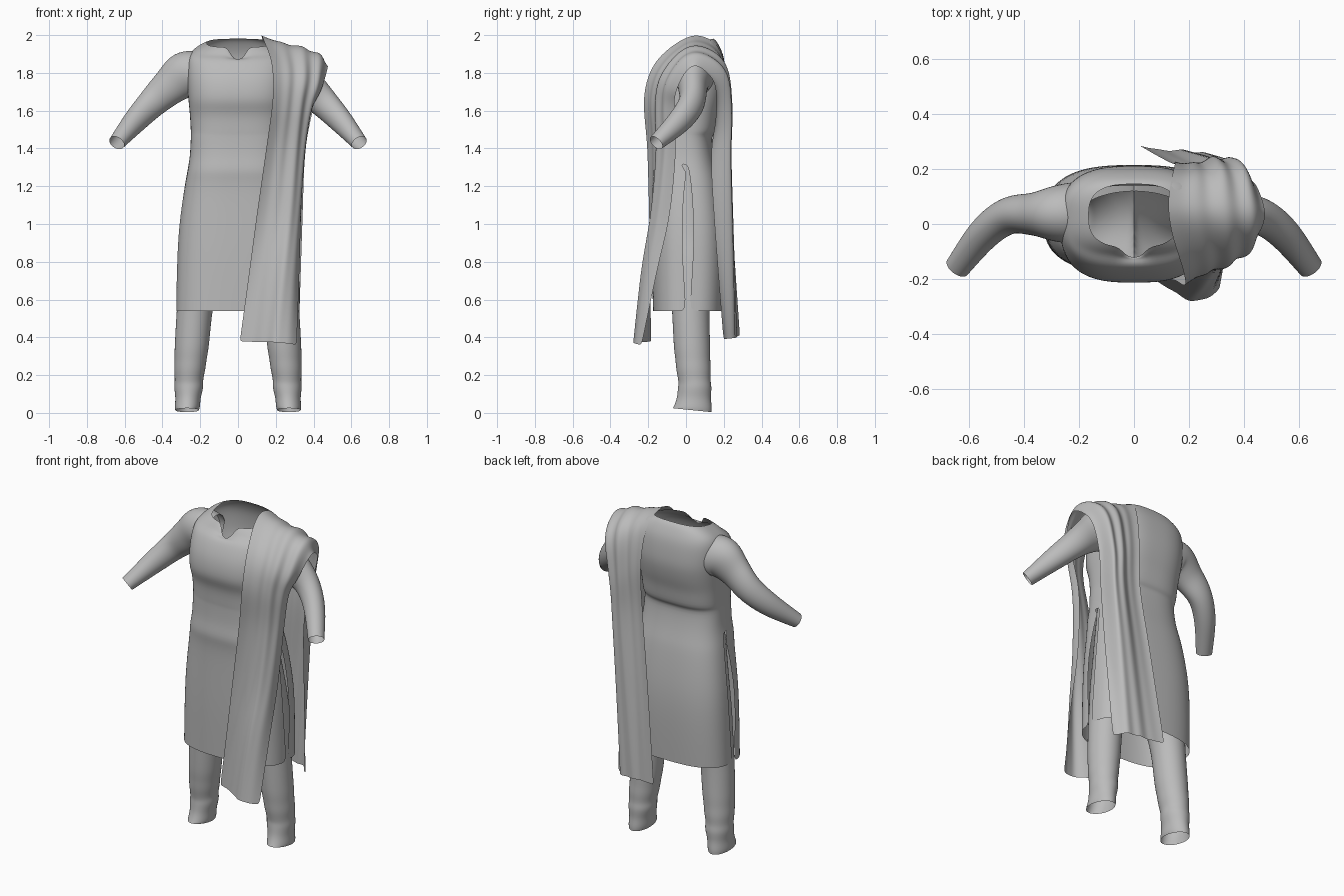
import bpy, bmesh, math
from mathutils import Vector

if "Cube" in bpy.data.objects:
    bpy.data.objects.remove(bpy.data.objects["Cube"])

cloth = bpy.data.materials.new("grey cloth")
cloth.use_nodes = True
grey = (0.5, 0.5, 0.5, 1)
cloth.diffuse_color = grey
cloth.node_tree.nodes["Principled BSDF"].inputs["Base Color"].default_value = grey


def sheet(name, rows, closed=True, skip=None):
    """Skin rows of points into an open, smooth cloth surface."""
    bm = bmesh.new()
    grid = [[bm.verts.new(p) for p in row] for row in rows]
    n = len(rows[0])
    for r in range(len(rows) - 1):
        for c in range(n if closed else n - 1):
            if skip and skip(r, c):
                continue
            d = (c + 1) % n
            bm.faces.new((grid[r][c], grid[r][d], grid[r + 1][d], grid[r + 1][c]))
    bmesh.ops.delete(bm, geom=[v for v in bm.verts if not v.link_faces], context="VERTS")
    mesh = bpy.data.meshes.new(name)
    bm.to_mesh(mesh)
    bm.free()
    mesh.materials.append(cloth)
    ob = bpy.data.objects.new(name, mesh)
    bpy.context.collection.objects.link(ob)
    for p in mesh.polygons:
        p.use_smooth = True
    mod = ob.modifiers.new("smooth", "SUBSURF")
    mod.levels = mod.render_levels = 1


def spline(keys, steps):
    """Catmull-Rom through tuples of numbers."""
    out = []
    for i in range(len(keys) - 1):
        a, b, c, d = (keys[max(0, min(len(keys) - 1, i + k))] for k in (-1, 0, 1, 2))
        for s in range(steps):
            t = s / steps
            out.append([0.5 * (2 * q + (r - p) * t + (2 * p - 5 * q + 4 * r - w) * t * t
                               + (3 * q - p - 3 * r + w) * t ** 3)
                        for p, q, r, w in zip(a, b, c, d)])
    return out + [list(keys[-1])]


def power(v, e):
    return math.copysign(abs(v) ** e, v)


# Tunic: height, half width, front y, back y, forward tilt, neck notch
SIDES = 56
SLIT_TOP = 1.29
slits = (SIDES - 1, SIDES // 2 - 1)
slit_edges = (0, SIDES - 1, SIDES // 2 - 1, SIDES // 2)
body = [(.54, .328, -.175, .205, 0, 0), (.8, .322, -.18, .215, 0, 0),
        (1.0, .31, -.18, .21, 0, 0), (1.2, .282, -.18, .185, 0, 0),
        (1.28, .268, -.19, .168, 0, 0), (1.36, .255, -.18, .15, 0, 0),
        (1.46, .25, -.178, .138, 0, 0), (1.49, .25, -.18, .16, 0, 0),
        (1.58, .255, -.188, .175, 0, 0), (1.65, .262, -.213, .195, 0, 0),
        (1.73, .268, -.21, .21, 0, 0), (1.8, .27, -.19, .21, 0, 0),
        (1.88, .265, -.155, .2, .05, 0), (1.93, .243, -.12, .18, .15, .4),
        (1.965, .2, -.1, .16, .2, .8), (1.98, .165, -.085, .145, .2, 1)]
rows = []
for z, w, front, back, tilt, notch in spline(body, 2):
    row = []
    mid = (front + back) / 2
    for i in range(SIDES):
        a = math.tau * (i + .5) / SIDES
        x = w * power(math.cos(a), .72)
        y = mid + (back - front) / 2 * power(math.sin(a), .72)
        if i in slit_edges and z < SLIT_TOP:
            gap = .004 + .026 * math.sin(math.pi * ((SLIT_TOP - z) / .8) ** .8)
            y = .01 + math.copysign(gap, math.sin(a))
        k = notch * max(0, 1 - abs(x) / .055) if y < 0 else 0
        row.append((x, y - .06 * k, z + tilt * (y - .14) - .11 * k))
    rows.append(row)
# Side slits open the skirt below the waist
sheet("tunic", rows, skip=lambda r, c: c in slits and rows[r][0][2] < SLIT_TOP)


def sleeve(name, path, side):
    """Rings square to a path of x, y, z, radius, height radius."""
    pts = spline(path, 4)
    rings = []
    for i, (x, y, z, ry, rz) in enumerate(pts):
        p, q = pts[max(i - 1, 0)], pts[min(i + 1, len(pts) - 1)]
        along = (Vector(q[:3]) - Vector(p[:3])).normalized()
        u = along.cross(Vector((0, 0, 1))).normalized()
        v = u.cross(along)
        ring = []
        for k in range(24):
            a = math.tau * k / 24
            o = Vector((x, y, z)) + u * ry * math.cos(a) + v * rz * math.sin(a)
            ring.append((o.x * side, o.y, o.z))
        rings.append(ring)
    sheet(name, rings)


def trouser_half(name, path, side):
    """Level rings of z, centre x, centre y, radii, open where the halves meet."""
    rings = []
    for z, cx, cy, rx, ry in spline(path, 5):
        crease = .003 * math.sin(z * 60) * max(0, 1 - z / .4)
        ring = []
        for k in range(32):
            a = math.tau * k / 32
            x = max(0, cx + (rx + crease) * math.cos(a))
            lift = max(0, .03 - z) * (1 - math.sin(a)) * .4
            ring.append((side * x, cy + (ry + crease) * math.sin(a), z + lift))
        rings.append(ring)
    sheet(name, rings, skip=lambda r, c: all(
        rings[i][j % 32][0] == 0 for i in (r, r + 1) for j in (c, c + 1)))


arm = [(.2, .04, 1.785, .115, .115), (.275, .038, 1.79, .105, .127), (.36, .036, 1.728, .079, .1),
       (.455, .03, 1.64, .068, .08), (.545, -.035, 1.545, .06, .066), (.642, -.158, 1.43, .046, .042)]
leg = [(1.36, 0, -.01, .235, .13), (1.15, .02, .005, .24, .16), (.95, .1, .02, .18, .165),
       (.82, .16, .025, .14, .14), (.7, .2, .025, .112, .115), (.55, .228, .025, .096, .1),
       (.35, .245, .032, .09, .096), (.2, .258, .042, .079, .089), (.13, .261, .046, .074, .087),
       (.004, .27, .033, .062, .102)]
for side, label in ((1, "left"), (-1, "right")):
    sleeve(label + "_sleeve", arm, side)
    trouser_half(label + "_trouser_leg", leg, side)

# Shawl: inner edge, outer edge, bulge, fold depth; front hem over shoulder to back hem
shawl = [(.01, -.185, .38, .31, -.235, .36, .06, .004), (.06, -.19, .75, .325, -.155, .75, .07, .005),
         (.1, -.195, 1.05, .335, -.09, 1.05, .065, .006), (.15, -.205, 1.4, .355, -.06, 1.38, .05, .008),
         (.185, -.222, 1.67, .395, -.07, 1.6, .035, .01), (.178, -.165, 1.85, .445, -.06, 1.71, .035, .012),
         (.137, -.03, 1.97, .475, 0, 1.82, .035, .01), (.125, .08, 1.995, .475, .07, 1.84, .035, .01),
         (.14, .18, 1.92, .44, .16, 1.75, .05, .016), (.15, .225, 1.7, .39, .165, 1.57, .06, .016),
         (.14, .22, 1.4, .355, .135, 1.36, .085, .012), (.09, .245, 1.0, .34, .15, 1.0, .075, .008),
         (.02, .285, .41, .32, .195, .39, .04, .008)]
stations = spline(shawl, 5)
rows = []
ACROSS = 28
for i, s in enumerate(stations):
    inner, outer, bulge, fold = Vector(s[:3]), Vector(s[3:6]), s[6], s[7]
    p, q = stations[max(i - 1, 0)], stations[min(i + 1, len(stations) - 1)]
    run = (Vector(q[:3]) + Vector(q[3:6]) - Vector(p[:3]) - Vector(p[3:6])).normalized()
    out = (outer - inner).cross(run).normalized()
    row = []
    for k in range(ACROSS + 1):
        t = k / ACROSS
        swell = bulge * math.sin(math.pi * t ** 2)
        pleat = fold * math.sin(t * 22 + i * .06) * min(1, 3 * t) * t
        row.append(inner.lerp(outer, t) + out * (swell + pleat))
    rows.append(row)
sheet("shawl", rows, closed=False)
